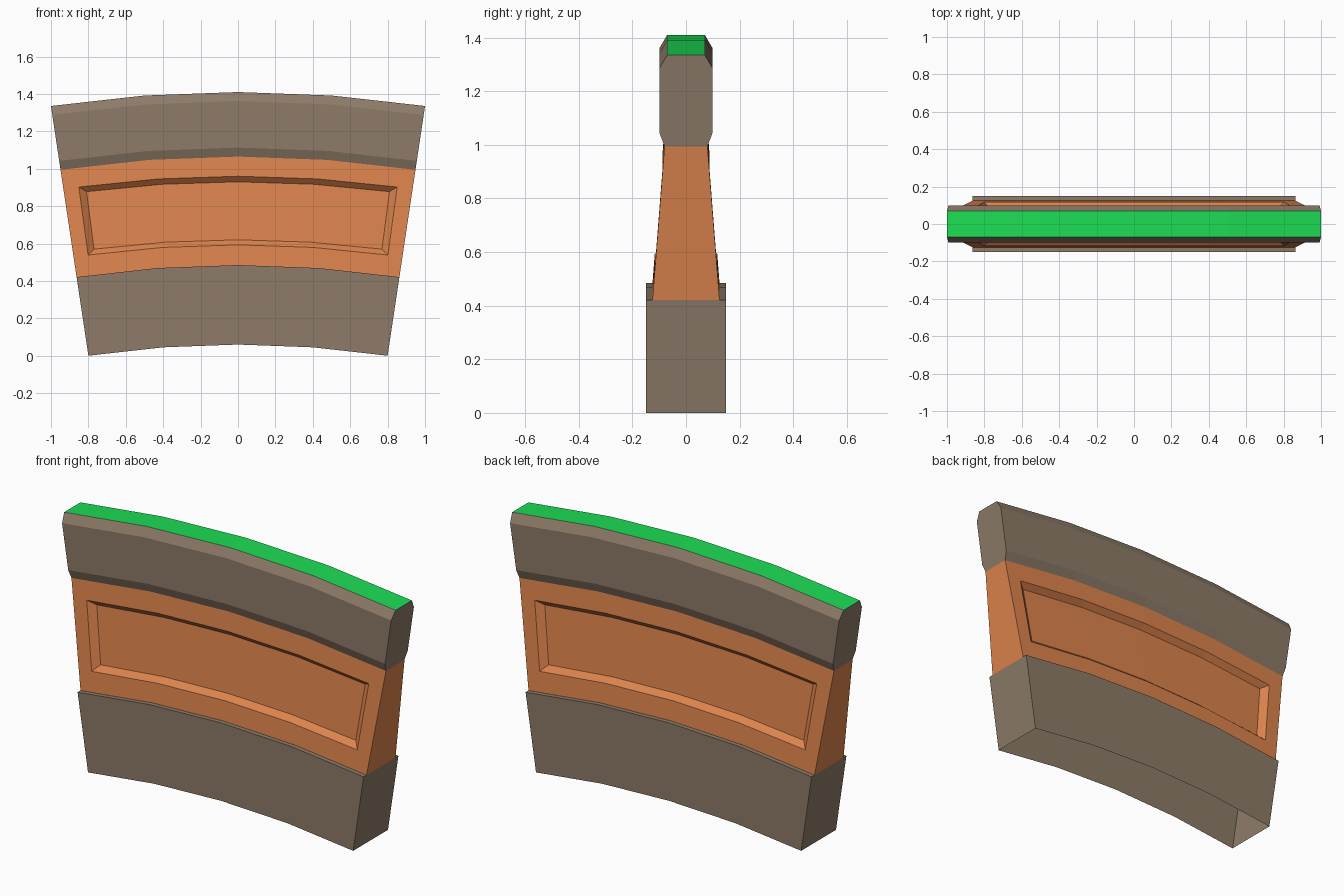
import bpy, math

if "Cube" in bpy.data.objects:
    bpy.data.objects.remove(bpy.data.objects["Cube"])

CENTRE_Z = -5.34      # centre of the arch curve
EDGE = 0.1487         # half angle of the whole segment
STEPS = (-1, -0.5, 0, 0.5, 1)


def material(name, srgb):
    m = bpy.data.materials.new(name)
    m.diffuse_color = [(c / 255) ** 2.2 for c in srgb] + [1]
    m.use_nodes = True
    m.node_tree.nodes["Principled BSDF"].inputs["Base Color"].default_value = m.diffuse_color
    return m


def pt(angle, y, h):
    """Point on the arch; h is its height measured on the centre line."""
    r = h - CENTRE_Z
    return (r * math.sin(angle), y, r * math.cos(angle) + CENTRE_Z)


def make(name, verts, faces, mat):
    me = bpy.data.meshes.new(name)
    me.from_pydata(verts, [], faces)
    me.materials.append(mat)
    ob = bpy.data.objects.new(name, me)
    bpy.context.collection.objects.link(ob)
    return ob


def sweep(name, half, mat, caps=True):
    """Sweep a front half profile (mirrored to the back) along the arch."""
    prof = half + [(-y, h) for y, h in reversed(half)]
    n, k = len(prof), len(half)
    verts = [pt(EDGE * s, y, h) for s in STEPS for y, h in prof]
    faces = []
    for i in range(len(STEPS) - 1):
        for j in range(n - 1):
            if caps and j == k - 1:      # leave the middle open, shell is hollow
                continue
            a, b = i * n + j, (i + 1) * n + j
            faces.append((a, b, b + 1, a + 1))
    if caps:
        last = (len(STEPS) - 1) * n
        faces.append(tuple(range(n)))
        faces.append(tuple(last + j for j in reversed(range(n))))
    return make(name, verts, faces, mat)


stone = material("stone", (140, 122, 104))
clay = material("clay", (220, 131, 78))
green = material("green", (34, 221, 85))

# Base plinth (open underneath) and chamfered top rail
sweep("base", [(-0.15, 0.06), (-0.15, 0.485), (-0.125, 0.485)], stone)
sweep("top_rail", [(-0.08, 1.065), (-0.098, 1.113), (-0.098, 1.362), (-0.07, 1.41)], stone)
# Green walking surface on the rail
sweep("top_surface", [(-0.07, 1.41)], green, caps=False)

# Tapered wall with a recessed panel on front and back
verts, faces = [], []


def loop(angle, low, high, depth, side):
    start = len(verts)
    row = [(s, low) for s in STEPS] + [(s, high) for s in reversed(STEPS)]
    for s, h in row:
        y = 0.125 - (h - 0.485) * 0.045 / 0.58 - depth
        verts.append(pt(angle * s, side * y, h))
    return list(range(start, start + 10))


outlines = []
for side in (-1, 1):
    rings = [loop(EDGE, 0.485, 1.065, 0, side),
             loop(0.1355, 0.593, 0.96, 0, side),
             loop(0.1295, 0.62, 0.93, 0.03, side)]
    new = []
    for a, b in zip(rings, rings[1:]):
        for i in range(10):
            j = (i + 1) % 10
            new.append((a[i], a[j], b[j], b[i]))
    c = rings[2]
    new += [(c[i], c[i + 1], c[8 - i], c[9 - i]) for i in range(4)]
    faces += [f if side < 0 else f[::-1] for f in new]
    outlines.append(rings[0])
f, b = outlines
faces.append((f[4], b[4], b[5], f[5]))      # right end
faces.append((b[0], f[0], f[9], b[9]))      # left end
make("panelled_wall", verts, faces, clay)
